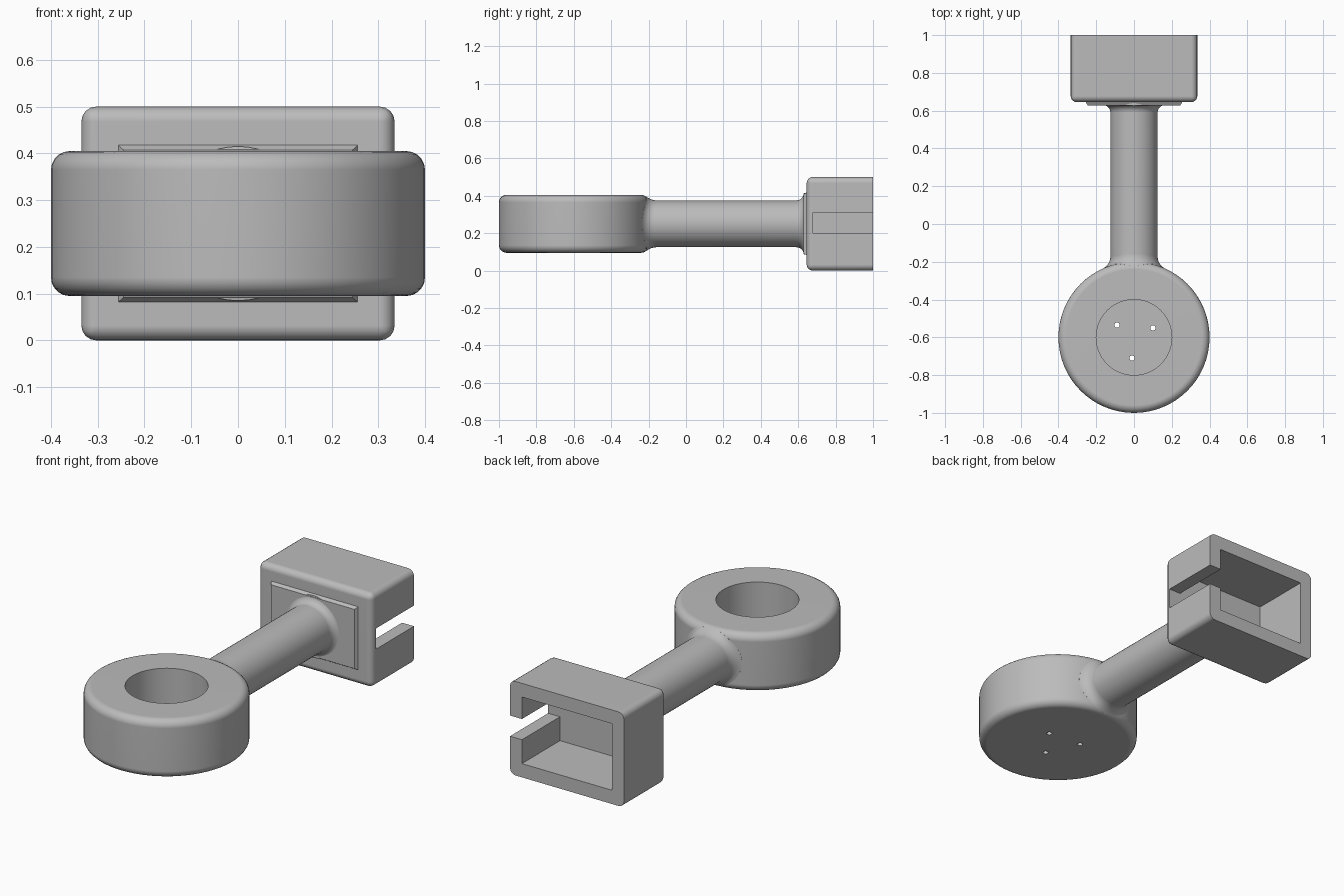
import bpy, bmesh, math
from mathutils import Matrix, Vector

if "Cube" in bpy.data.objects:
    bpy.data.objects.remove(bpy.data.objects["Cube"])

grey = bpy.data.materials.new("plain grey")
grey.use_nodes = True
COLOUR = (0.5, 0.5, 0.5, 1)
grey.diffuse_color = COLOUR
grey.node_tree.nodes["Principled BSDF"].inputs["Base Color"].default_value = COLOUR

MID = 0.25          # height of the shared axis
RING_Y = -0.6
RING_R, RING_H, RING_BEVEL = 0.4, 0.155, 0.04
NECK_R = 0.125


def make(name, bm):
    bmesh.ops.recalc_face_normals(bm, faces=bm.faces)
    mesh = bpy.data.meshes.new(name)
    bm.to_mesh(mesh)
    bm.free()
    mesh.materials.append(grey)
    ob = bpy.data.objects.new(name, mesh)
    bpy.context.collection.objects.link(ob)
    return ob


def block(low, high):
    bm = bmesh.new()
    low, high = Vector(low), Vector(high)
    size = Matrix.Diagonal((*(high - low), 1))
    bmesh.ops.create_cube(bm, size=1, matrix=Matrix.Translation((low + high) / 2) @ size)
    return bm


def bridge(bm, loops):
    """Skin a list of closed vertex loops and cap both ends."""
    rows = [[bm.verts.new(p) for p in loop] for loop in loops]
    n = len(rows[0])
    for a, b in zip(rows, rows[1:]):
        for i in range(n):
            j = (i + 1) % n
            bm.faces.new((a[i], a[j], b[j], b[i]))
    bm.faces.new(rows[0])
    bm.faces.new(rows[-1])


def circle(r, x, y, z, n):
    return [(x + r * math.cos(math.tau * i / n), y + r * math.sin(math.tau * i / n), z)
            for i in range(n)]


def activate(ob):
    bpy.ops.object.select_all(action="DESELECT")
    ob.select_set(True)
    bpy.context.view_layer.objects.active = ob


def cut(ob, cutter):
    cutter.hide_render = True
    mod = ob.modifiers.new("cut", "BOOLEAN")
    mod.operation, mod.solver, mod.object = "DIFFERENCE", "EXACT", cutter
    activate(ob)
    bpy.ops.object.modifier_apply(modifier=mod.name)
    bpy.data.objects.remove(cutter)


def finish(ob):
    activate(ob)
    bpy.ops.object.shade_smooth_by_angle(angle=math.radians(32))
    mod = ob.modifiers.new("flat face normals", "WEIGHTED_NORMAL")
    mod.keep_sharp = True


# Round cup: rounded outer edges, blind bore from above
steps = [math.pi / 2 * k / 5 for k in range(6)]
arc = [(RING_R - RING_BEVEL * (1 - math.sin(a)), RING_H - RING_BEVEL * (1 - math.cos(a)))
       for a in steps]
profile = [(r, MID - h) for r, h in arc] + [(r, MID + h) for r, h in reversed(arc)]
profile += [(0.2, MID + RING_H), (0.2, 0.15)]
bm = bmesh.new()
bridge(bm, [circle(r, 0, RING_Y, z, 64) for r, z in profile])
cup = make("round_cup", bm)

# Three small drain holes through the cup floor
for x, y in ((-0.09, -0.535), (0.1, -0.55), (-0.01, -0.71)):
    bm = bmesh.new()
    bridge(bm, [circle(0.014, x, y, z, 16) for z in (0, 0.2)])
    cut(cup, make("hole_cutter", bm))
finish(cup)


# Neck: round bar flaring into the cup wall and into the socket plate
def cup_wall(x, h):
    over = max(0, abs(h) - (RING_H - RING_BEVEL))
    drop = RING_BEVEL - math.sqrt(max(0, RING_BEVEL ** 2 - over ** 2))
    return RING_Y + math.sqrt((RING_R - drop) ** 2 - x * x)


def neck_loop(flare, y_of):
    loop = []
    for i in range(48):
        t = math.tau * i / 48
        x = (NECK_R + 0.04 * flare) * math.cos(t)
        h = (NECK_R + 0.026 * flare) * math.sin(t)
        loop.append((x, y_of(x, h), MID + h))
    return loop


loops = [neck_loop(1, lambda x, h: cup_wall(x, h) - 0.02)]
for a in steps:
    loops.append(neck_loop(1 - math.sin(a),
                           lambda x, h: cup_wall(x, h) + 0.045 * (1 - math.cos(a))))
for a in reversed(steps):
    r = NECK_R + 0.04 * (1 - math.sin(a))
    y = 0.63 - 0.04 * (1 - math.cos(a))
    loops.append([(px, y, MID + pz) for px, pz, _ in circle(r, 0, 0, 0, 48)])
loops.append([(px, 0.65, pz) for px, _, pz in loops[-1]])
bm = bmesh.new()
bridge(bm, loops)
finish(make("neck", bm))

# Raised plate with chamfered rim on the front of the socket
bm = block((-0.265, 0.628, 0.073), (0.265, 0.66, 0.427))
for v in bm.verts:
    if v.co.y < 0.64:
        v.co.x *= 0.925
        v.co.z = MID + (v.co.z - MID) * 0.89
finish(make("socket_plate", bm))

# Socket: rounded box, open at the back, with a slot in its left wall
bm = block((-0.335, 0.645, 0), (0.335, 1, 0.5))
edges = [e for e in bm.edges if any(v.co.y < 0.9 for v in e.verts)]
bmesh.ops.bevel(bm, geom=edges, offset=0.032, segments=4, profile=0.5, affect="EDGES")
socket = make("socket", bm)
cut(socket, make("cavity_cutter", block((-0.265, 0.68, 0.073), (0.265, 1.1, 0.427))))
cut(socket, make("slot_cutter", block((0.2, 0.68, 0.2), (0.4, 1.1, 0.31))))
finish(socket)
